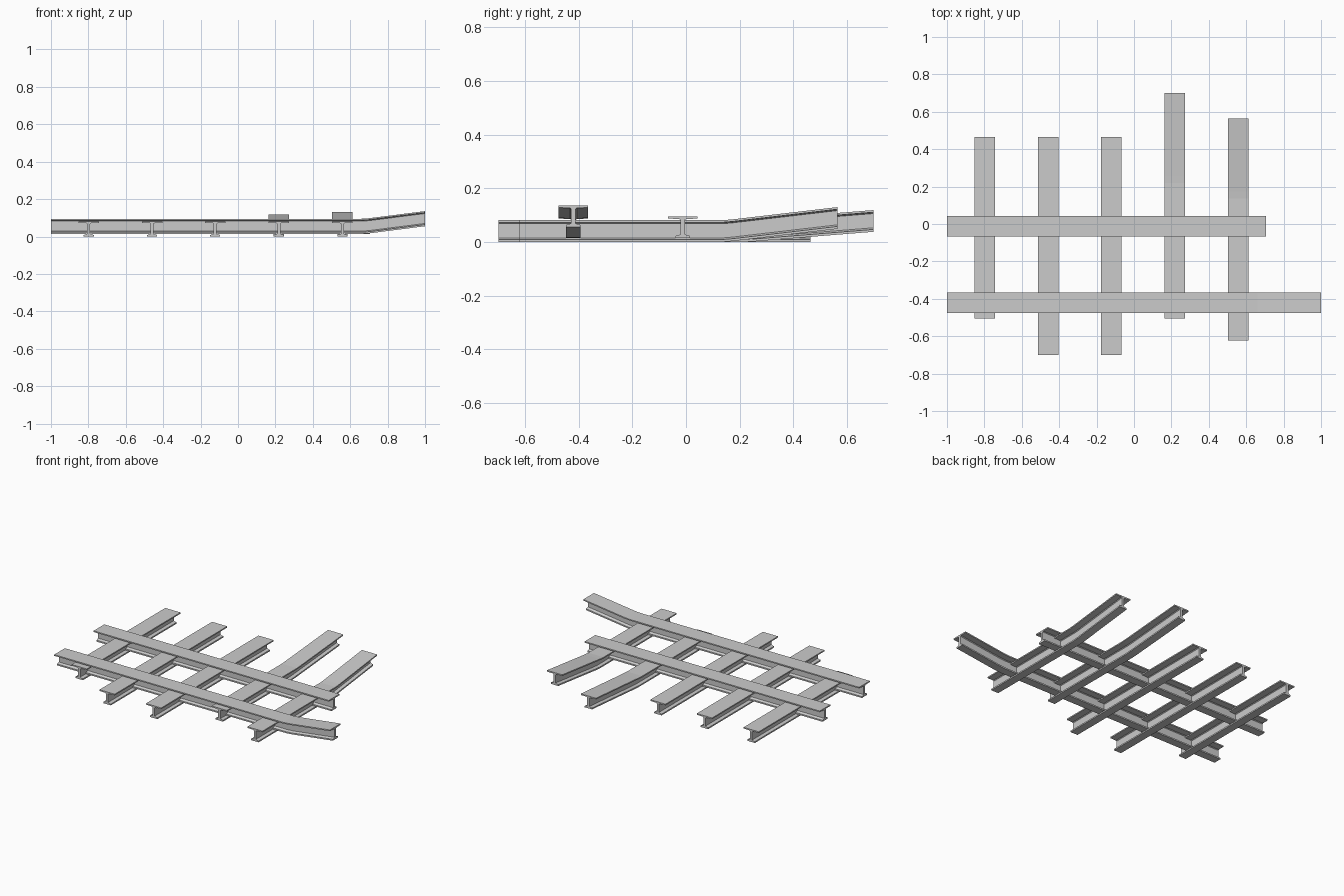
import bpy, bmesh
from mathutils import Vector

if "Cube" in bpy.data.objects:
    bpy.data.objects.remove(bpy.data.objects["Cube"])

# Half of the rail section (across, up): narrow foot, thin web, wide head
HALF = [(0.027, 0.0), (0.027, 0.009), (0.018, 0.010), (0.008, 0.015),
        (0.008, 0.068), (0.013, 0.072), (0.055, 0.073), (0.055, 0.081)]
SECTION = HALF + [(-a, h) for a, h in reversed(HALF)]


def beam(name, along_x, centre, path):
    """Sweep the section through path points (distance, lift)."""
    bm = bmesh.new()
    rings = []
    for d, lift in path:
        ring = []
        for a, h in SECTION:
            x, y = (d, centre + a) if along_x else (centre + a, d)
            ring.append(bm.verts.new(Vector((x, y, h + lift))))
        rings.append(ring)
    n = len(SECTION)
    for r0, r1 in zip(rings, rings[1:]):
        for i in range(n):
            j = (i + 1) % n
            bm.faces.new((r0[i], r0[j], r1[j], r1[i]))
    bm.faces.new(rings[0])
    bm.faces.new(rings[-1])
    bmesh.ops.recalc_face_normals(bm, faces=bm.faces)
    mesh = bpy.data.meshes.new(name)
    bm.to_mesh(mesh)
    bm.free()
    obj = bpy.data.objects.new(name, mesh)
    bpy.context.collection.objects.link(obj)
    return obj


def bent(start, bend, end, base, rise):
    """Straight run, a short eased bend, then a rising tip."""
    return [(start, base), (bend, base), (bend + 0.04, base + rise * 0.07),
            (end, base + rise)]


# Lower beams running front to back
for i, (x, path) in enumerate([
        (-0.798, [(-0.505, 0), (0.465, 0)]),
        (-0.459, [(-0.70, 0), (0.465, 0)]),
        (-0.122, [(-0.70, 0), (0.465, 0)]),
        (0.218, bent(-0.505, 0.22, 0.70, 0, 0.038)),
        (0.558, bent(-0.622, 0.135, 0.565, 0, 0.049))]):
    beam(f"lower_beam_{i + 1}", False, x, path)

# Upper beams running left to right, notched slightly over the lower ones
beam("upper_beam_front", True, -0.42, bent(-1, 0.66, 1, 0.014, 0.041))
beam("upper_beam_back", True, -0.012, [(-1, 0.014), (0.705, 0.014)])
